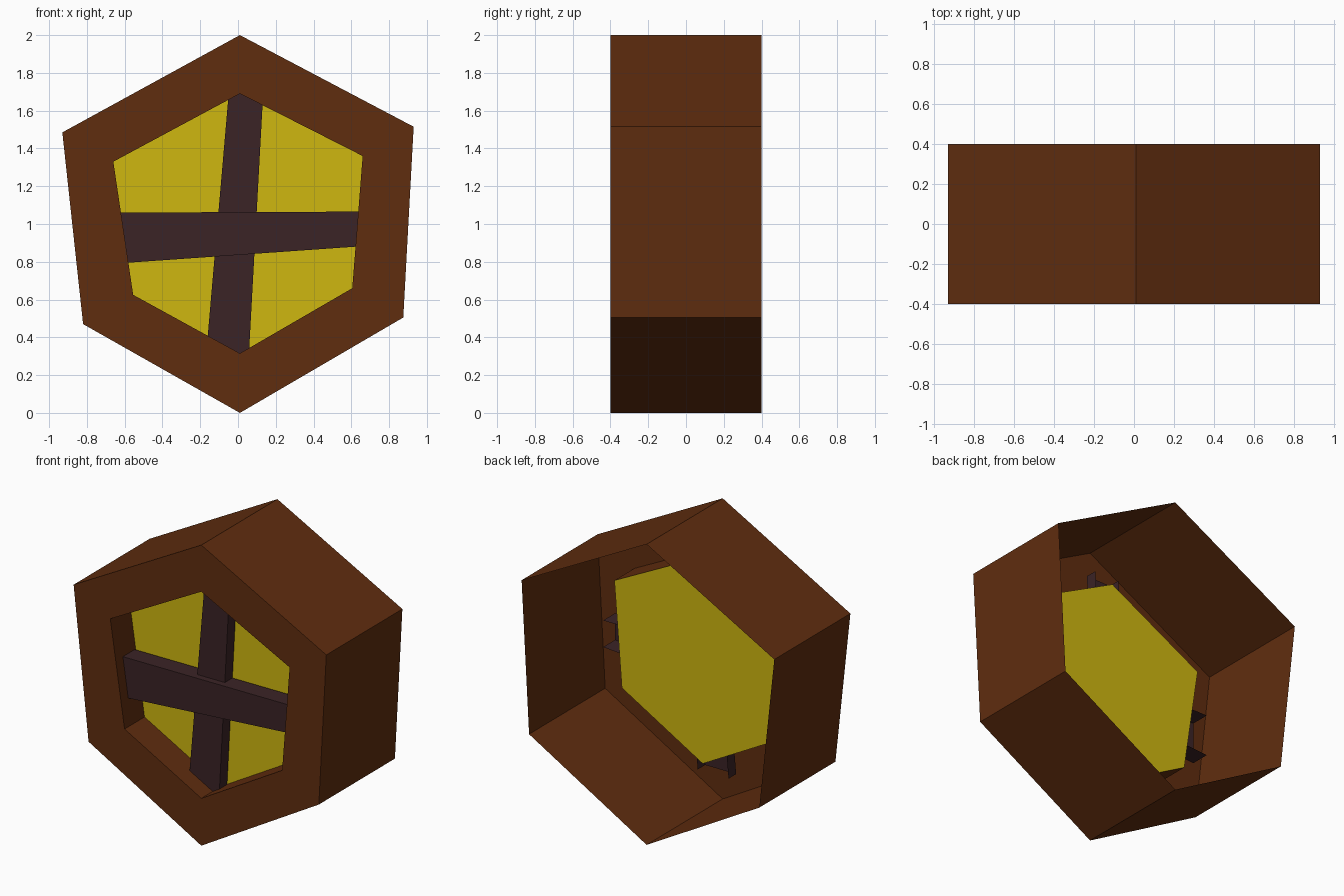
import bpy

if "Cube" in bpy.data.objects:
    bpy.data.objects.remove(bpy.data.objects["Cube"])

OUTER = [(0.01, 2.0), (0.93, 1.515), (0.875, 0.505), (0.01, 0.0), (-0.82, 0.47), (-0.93, 1.485)]
INNER = [(0.01, 1.69), (0.66, 1.36), (0.605, 0.66), (0.01, 0.315), (-0.555, 0.625), (-0.66, 1.33)]
FRONT, BACK, PANE = -0.4, 0.4, -0.19


def material(name, rgb):
    m = bpy.data.materials.new(name)
    m.diffuse_color = (*rgb, 1)
    m.use_nodes = True
    m.node_tree.nodes["Principled BSDF"].inputs["Base Color"].default_value = m.diffuse_color
    return m


def make(name, verts, faces, mat):
    me = bpy.data.meshes.new(name)
    me.from_pydata(verts, [], faces)
    me.materials.append(mat)
    ob = bpy.data.objects.new(name, me)
    bpy.context.collection.objects.link(ob)
    return ob


def ring(profile, y):
    return [(x, y, z) for x, z in profile]


wood = material("brown wood", (0.117, 0.026, 0.0046))
dark = material("dark bars", (0.043, 0.0168, 0.0190))
yellow = material("yellow glass", (0.625, 0.475, 0.005))

# Frame: open-backed outer tube, front ring and recess walls as one thin shell
rings = [ring(OUTER, BACK), ring(OUTER, FRONT), ring(INNER, FRONT), ring(INNER, PANE)]
verts = [v for r in rings for v in r]
faces = []
for k in range(3):
    for i in range(6):
        j = (i + 1) % 6
        faces.append((k * 6 + i, k * 6 + j, k * 6 + 6 + j, k * 6 + 6 + i))
make("window_frame", verts, faces, wood)

# Glass pane closing the recess
make("window_pane", ring(INNER, PANE), [tuple(range(6))], yellow)


# Bars: open channels with a front and two sides, ends hidden behind the recess
def bar(name, corners, y_front):
    v = ring(corners, y_front) + ring(corners, PANE - 0.01)
    make(name, v, [(0, 1, 2, 3), (0, 4, 5, 1), (2, 6, 7, 3)], dark)


# Corners run along one long side, then back along the other
bar("horizontal_bar", [(-0.74, 0.784), (0.75, 0.889), (0.75, 1.066), (-0.74, 1.06)], -0.325)
bar("vertical_bar", [(0.055, 0.26), (0.136, 1.74), (-0.045, 1.74), (-0.173, 0.26)], -0.28)
